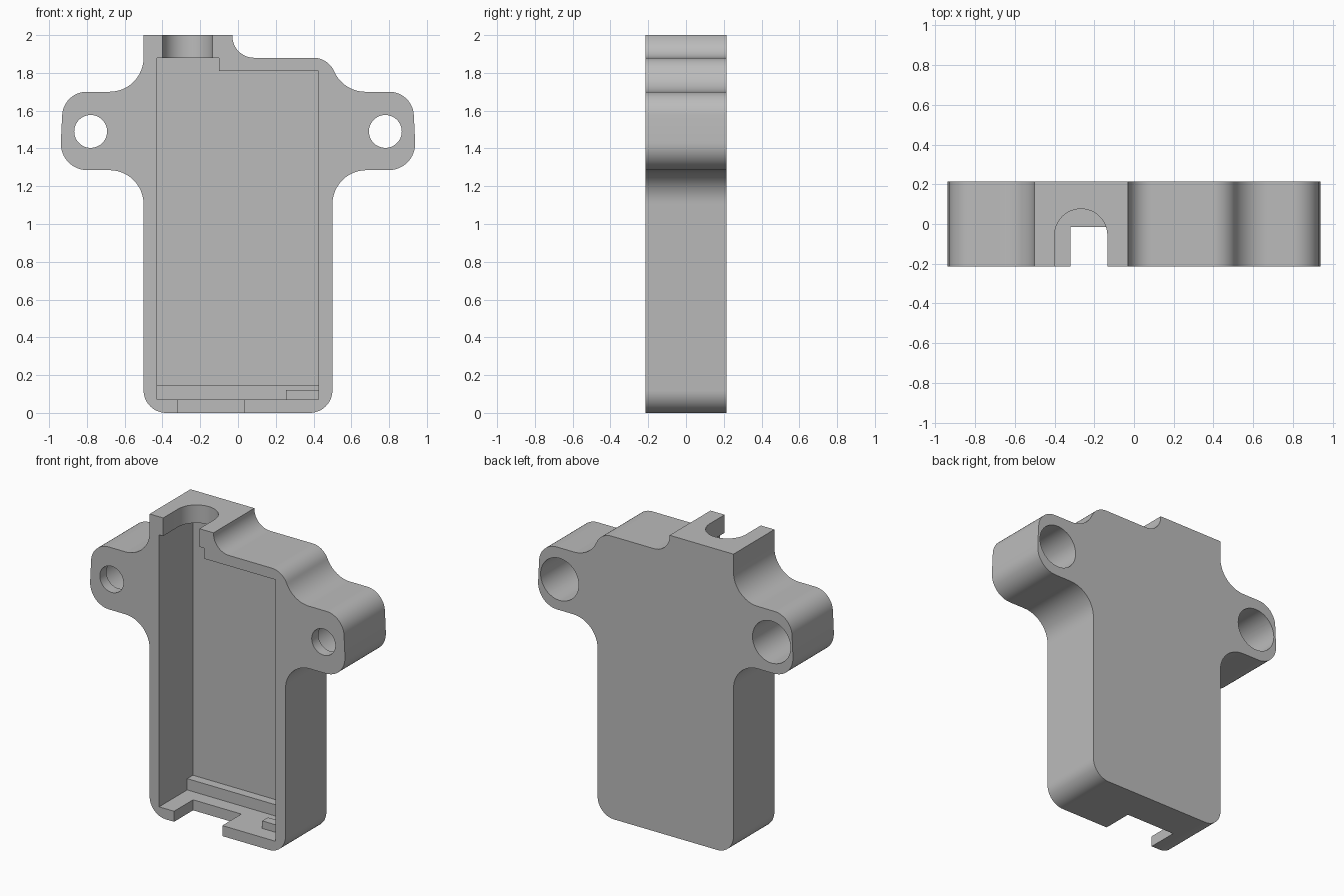
import bpy, bmesh, math
from mathutils import Vector

if "Cube" in bpy.data.objects:
    bpy.data.objects.remove(bpy.data.objects["Cube"])

grey = bpy.data.materials.new("plain grey")
grey.diffuse_color = (0.5, 0.5, 0.5, 1)
grey.use_nodes = True
grey.node_tree.nodes["Principled BSDF"].inputs["Base Color"].default_value = grey.diffuse_color

D = 0.215  # half depth of the housing


def rounded(corners, steps=12):
    """Closed 2D outline from (x, z, fillet radius) corners."""
    out, n = [], len(corners)
    for i, (x, z, r) in enumerate(corners):
        p = Vector((x, z))
        if r == 0:
            out.append(p)
            continue
        a = (Vector(corners[i - 1][:2]) - p).normalized()
        b = (Vector(corners[(i + 1) % n][:2]) - p).normalized()
        half = a.angle(b) / 2
        centre = p + (a + b).normalized() * (r / math.sin(half))
        t = r / math.tan(half)
        s, e = p + a * t - centre, p + b * t - centre
        sweep = math.atan2(s.x * e.y - s.y * e.x, s.dot(e))
        a0 = math.atan2(s.y, s.x)
        for k in range(steps + 1):
            ang = a0 + sweep * k / steps
            out.append(centre + r * Vector((math.cos(ang), math.sin(ang))))
    return out


def prism(name, outline, lo, hi, axis="y"):
    """Extrude a 2D outline along y (outline in xz) or z (outline in xy)."""
    place = (lambda p, h: (p[0], h, p[1])) if axis == "y" else (lambda p, h: (p[0], p[1], h))
    bm = bmesh.new()
    face = bm.faces.new([bm.verts.new(place(p, lo)) for p in outline])
    ext = bmesh.ops.extrude_face_region(bm, geom=[face])["geom"]
    shift = Vector(place((0, 0), hi - lo))
    bmesh.ops.translate(bm, vec=shift, verts=[v for v in ext if isinstance(v, bmesh.types.BMVert)])
    bmesh.ops.recalc_face_normals(bm, faces=bm.faces)
    mesh = bpy.data.meshes.new(name)
    bm.to_mesh(mesh)
    bm.free()
    mesh.materials.append(grey)
    ob = bpy.data.objects.new(name, mesh)
    bpy.context.collection.objects.link(ob)
    return ob


def rect(x0, x1, z0, z1):
    return [(x0, z0), (x1, z0), (x1, z1), (x0, z1)]


def circle(cx, cz, r, n=48):
    return [(cx + r * math.cos(2 * math.pi * k / n), cz + r * math.sin(2 * math.pi * k / n)) for k in range(n)]


# Lower half of the ears and the body, shared by both sides
ear = [(0.925, 1.70, 0.13), (0.945, 1.285, 0.14), (0.5, 1.285, 0.18), (0.5, 0, 0.12)]
outline = [(-0.5, 2, 0), (-0.03, 2, 0), (-0.03, 1.88, 0.115),   # neck
           (0.475, 1.88, 0.12), (0.56, 1.70, 0.18)]             # right shoulder
outline += ear + [(-x, z, r) for x, z, r in reversed(ear)]
outline += [(-0.5, 1.70, 0.18)]                                 # left shoulder
housing = prism("housing", rounded(outline), -D, D)

# Cutters: stepped cavity, arched cable channel, bottom slot, ear holes
cavity = [(-0.43, 0.07), (0.425, 0.07), (0.425, 1.81), (-0.10, 1.81), (-0.10, 1.88), (-0.43, 1.88)]
arch = [(-0.267 + 0.133 * math.cos(math.pi * k / 24), -0.057 + 0.133 * math.sin(math.pi * k / 24)) for k in range(25)]
arch += [(-0.40, -0.3), (-0.134, -0.3)]
cutters = [prism("cavity_cutter", cavity, -0.3, 0.14),
           prism("channel_cutter", arch, 1.84, 2.1, "z"),
           prism("slot_cutter", rect(-0.32, 0.035, -0.1, 0.1), -0.3, -0.015)]
for s in (-1, 1):
    cutters.append(prism("screw_hole_cutter", circle(s * 0.78, 1.49, 0.087), -0.3, 0.3))
    cutters.append(prism("counterbore_cutter", circle(s * 0.78, 1.49, 0.14), -0.145, 0.3))

bpy.context.view_layer.objects.active = housing
for c in cutters:
    mod = housing.modifiers.new("cut", "BOOLEAN")
    mod.operation, mod.solver, mod.object = "DIFFERENCE", "EXACT", c
    bpy.ops.object.modifier_apply(modifier=mod.name)
    bpy.data.objects.remove(c)

# Ledge along the cavity floor and small stop block, sunk slightly into the walls
prism("floor_ledge", rect(-0.44, 0.435, 0.06, 0.145), 0.08, 0.15)
prism("stop_block", rect(0.255, 0.435, 0.06, 0.12), -0.11, -0.05)

bpy.ops.object.select_all(action="DESELECT")
housing.select_set(True)
bpy.ops.object.shade_smooth_by_angle(angle=math.radians(30))
